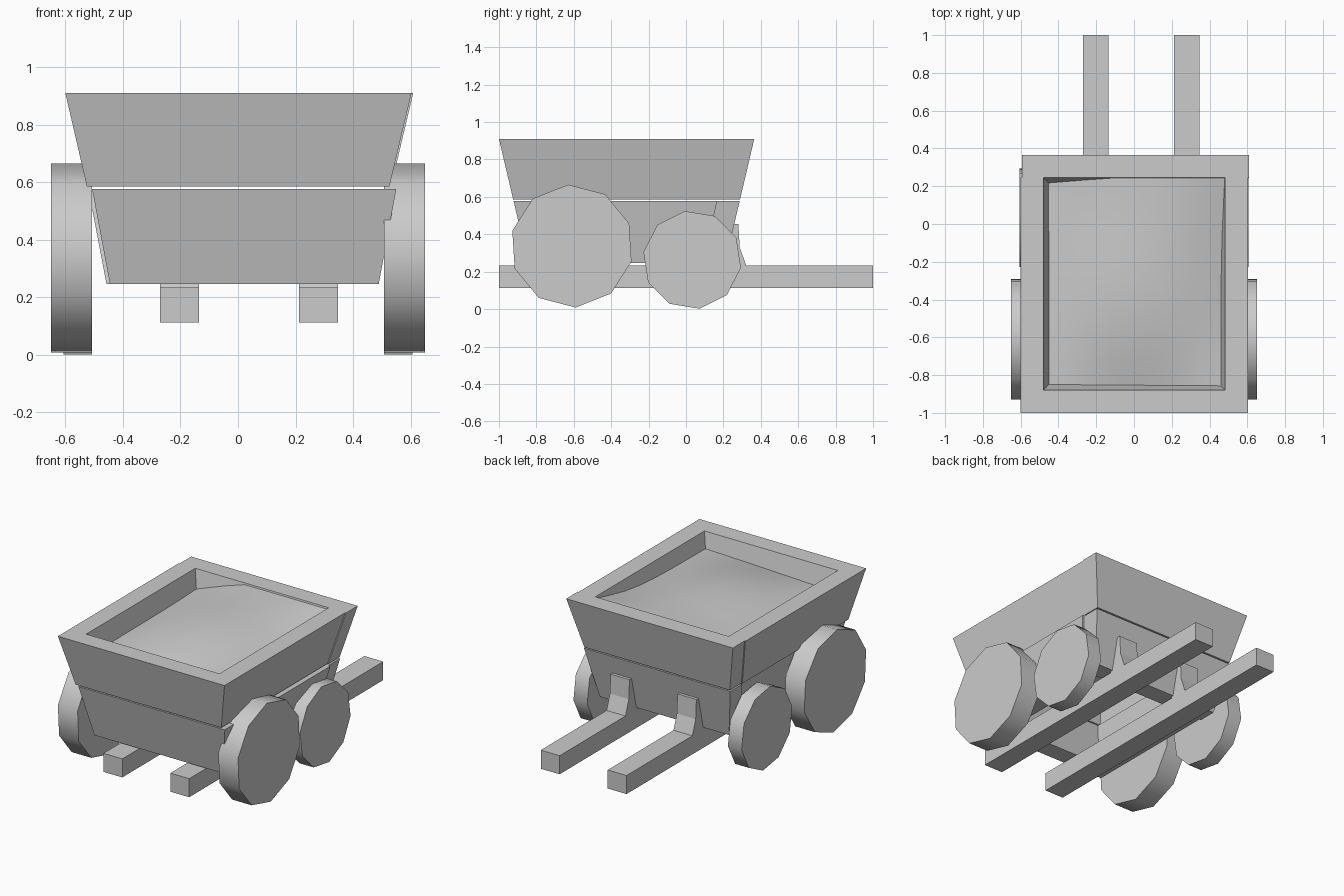
import bpy, bmesh, math

cube = bpy.data.objects.get("Cube")
if cube:
    bpy.data.objects.remove(cube, do_unlink=True)

TONE = 0.6
grey = bpy.data.materials.new("plain grey")
grey.use_nodes = True
grey.diffuse_color = (TONE, TONE, TONE, 1)
grey.node_tree.nodes["Principled BSDF"].inputs["Base Color"].default_value = (TONE, TONE, TONE, 1)


def finish(name, bm, smooth=None):
    bmesh.ops.recalc_face_normals(bm, faces=bm.faces)
    mesh = bpy.data.meshes.new(name)
    bm.to_mesh(mesh)
    bm.free()
    obj = bpy.data.objects.new(name, mesh)
    bpy.context.collection.objects.link(obj)
    mesh.materials.append(grey)
    if smooth:
        bpy.ops.object.select_all(action='DESELECT')
        obj.select_set(True)
        bpy.context.view_layer.objects.active = obj
        bpy.ops.object.shade_smooth_by_angle(angle=math.radians(smooth))


def loft(name, start, end, smooth=None):
    """Solid between two matching outlines of 3D points."""
    bm = bmesh.new()
    a = [bm.verts.new(p) for p in start]
    b = [bm.verts.new(p) for p in end]
    bm.faces.new(a)
    bm.faces.new(b)
    for i in range(len(a)):
        j = (i + 1) % len(a)
        bm.faces.new((a[i], a[j], b[j], b[i]))
    finish(name, bm, smooth)


WALL = 0.12
LEAN = 0.235
RIM = 0.91


def depths(z):
    """Front and back y of the tub's outside at a height."""
    d = (RIM - z) * LEAN
    return -1 + d, 0.365 - d


def u_outline(z, x0, x1):
    f, b = depths(z)
    s = b - WALL
    return [(x, y, z) for x, y in
            ((x0, s), (x0, f), (x1, f), (x1, s), (x1 - WALL, s),
             (x1 - WALL, f + WALL), (x0 + WALL, f + WALL), (x0 + WALL, s))]


def back_outline(z, x0, x1):
    b = depths(z)[1]
    return [(x, y, z) for x, y in
            ((x0, b - WALL), (x1, b - WALL), (x1, b), (x0, b))]


# Two open tiers of leaning boards with a slit between them
loft("upper_front_and_sides", u_outline(0.585, -0.525, 0.526), u_outline(RIM, -0.6, 0.603))
loft("upper_back_board", back_outline(0.585, -0.518, 0.532), back_outline(RIM, -0.594, 0.609))
loft("lower_front_and_sides", u_outline(0.246, -0.445, 0.489), u_outline(0.577, -0.507, 0.55))
loft("lower_back_board", back_outline(0.246, -0.457, 0.475), back_outline(0.577, -0.52, 0.536))

# Heaped load, level with the rim at the back and sunken at the other edges
N = 8
bm = bmesh.new()
grid = []
for j in range(N + 1):
    row = []
    for i in range(N + 1):
        u, v = i / N, j / N
        blend = v ** 4
        edge = (1 - blend) * (0.13 - 0.03 * u) + blend * 0.12 * max(0, 1 - 2.5 * u)
        bump = 0.09 * math.sin(math.pi * u) * math.sin(math.pi * v)
        depth = max(0.01, edge - bump)
        f, b = depths(RIM - depth)
        reach = 0.488 - depth * LEAN
        y = f + WALL - 0.005 + v * (b - f - 2 * WALL + 0.01)
        row.append(bm.verts.new(((2 * u - 1) * reach, y, RIM - depth)))
    grid.append(row)
for j in range(N):
    for i in range(N):
        bm.faces.new((grid[j][i], grid[j][i + 1], grid[j + 1][i + 1], grid[j + 1][i]))
finish("heaped_load", bm, 60)


# Ten-sided wheels
def wheel(name, side, inner, outer, y, z, radius, turn):
    ring = []
    for k in range(10):
        a = math.radians(turn + 36 * k)
        ring.append((y + radius * math.cos(a), z + radius * math.sin(a)))
    loft(name, [(side * inner, p, q) for p, q in ring],
         [(side * outer, p, q) for p, q in ring], 45)


for side, label in ((1, "left"), (-1, "right")):
    wheel(label + "_front_wheel", side, 0.508, 0.65, -0.61, 0.337, 0.329, 93.5)
    wheel(label + "_back_wheel", side, 0.508, 0.607, 0.033, 0.263, 0.264, 98.7)

# Long beams that run on as handles, each with a bracket against the back
BEAM = ((-1, 0.113), (1, 0.113), (1, 0.234), (-1, 0.234))
BRACKET = ((0.19, 0.225), (0.245, 0.44), (0.26, 0.455), (0.28, 0.455),
           (0.287, 0.33), (0.325, 0.225))
for label, x in (("left", 0.28), ("right", -0.203)):
    for part, profile in (("beam", BEAM), ("bracket", BRACKET)):
        loft(label + "_" + part, *[[(x + s * 0.068, y, z) for y, z in profile] for s in (-1, 1)])
